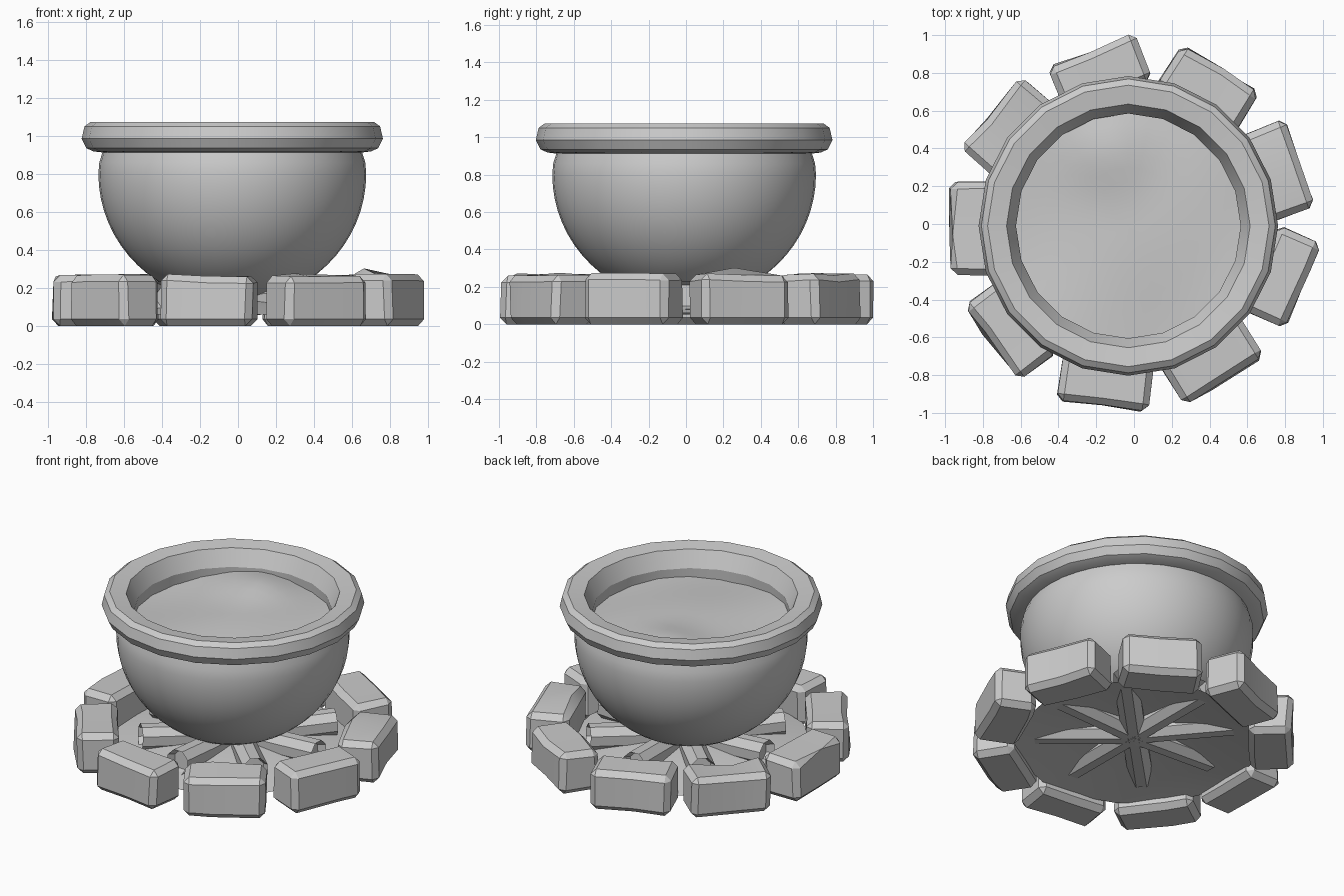
import bpy, bmesh, random
from math import sin, cos, pi, radians, exp
from mathutils import Matrix, Vector

if "Cube" in bpy.data.objects:
    bpy.data.objects.remove(bpy.data.objects["Cube"])

random.seed(11)
CX, CY = -0.03, -0.01   # cauldron axis


def finish(bm, name, smooth=None):
    bmesh.ops.recalc_face_normals(bm, faces=bm.faces)
    me = bpy.data.meshes.new(name)
    bm.to_mesh(me)
    bm.free()
    ob = bpy.data.objects.new(name, me)
    bpy.context.collection.objects.link(ob)
    if smooth:
        bpy.ops.object.select_all(action='DESELECT')
        ob.select_set(True)
        bpy.context.view_layer.objects.active = ob
        bpy.ops.object.shade_smooth_by_angle(angle=radians(smooth))
    return ob


def lathe(name, profile, n, smooth=None, closed=False):
    """Spin (radius, z) points round the cauldron axis; r = 0 makes a pole."""
    bm = bmesh.new()
    rings = []
    for r, z in profile:
        if r == 0:
            rings.append([bm.verts.new((CX, CY, z))] * n)
        else:
            rings.append([bm.verts.new((CX + r * cos(2 * pi * i / n),
                                        CY + r * sin(2 * pi * i / n), z)) for i in range(n)])
    pairs = list(zip(rings, rings[1:]))
    if closed:
        pairs.append((rings[-1], rings[0]))
    for a, b in pairs:
        for i in range(n):
            j = (i + 1) % n
            bm.faces.new(list(dict.fromkeys((a[i], a[j], b[j], b[i]))))
    return finish(bm, name, smooth)


# Round pot body: half ellipsoid that closes in slightly under the rim
body = [(0, 0.12)]
for k in range(1, 17):
    t = k / 16 * radians(90)
    body.append((0.705 * sin(t), 0.80 - 0.68 * cos(t)))
body += [(0.70, 0.86), (0.675, 0.94)]
lathe("pot_body", body, 40, 40)

# Rim with twenty sides
lathe("pot_rim", [(0.66, 0.91), (0.73, 0.918), (0.768, 0.935), (0.793, 0.985), (0.778, 1.05),
                  (0.745, 1.074), (0.645, 1.06), (0.595, 0.955), (0.60, 0.85), (0.66, 0.85)],
      20, 25, True)

# Uneven filling inside the pot
fill = lathe("pot_filling", [(0, 0.90)] + [(0.077 * k, 0.90) for k in range(1, 9)], 32, 60)
for v in fill.data.vertices:
    x, y = v.co.x - CX, v.co.y - CY
    v.co.z += (0.06 * exp(-((x + 0.1) ** 2 + (y - 0.42) ** 2) / 0.05)
               + 0.02 * sin(5 * x + 1) * cos(4 * y))

# Low ash bed under the logs
lathe("ash_bed", [(0.74, 0.06), (0.45, 0.11), (0, 0.15)], 18, 40)

# Logs laid like spokes, with a hollowed end
for i in range(8):
    bm = bmesh.new()
    bmesh.ops.create_cone(bm, cap_ends=True, segments=8, radius1=0.078, radius2=0.082, depth=0.60)
    bmesh.ops.rotate(bm, verts=bm.verts, matrix=Matrix.Rotation(pi / 8, 3, 'Z'))
    bm.normal_update()
    end = [f for f in bm.faces if f.normal.z > 0.9]
    bmesh.ops.inset_region(bm, faces=end, thickness=0.02)
    bmesh.ops.translate(bm, verts=end[0].verts[:], vec=(0, 0, -0.05))
    bmesh.ops.translate(bm, verts=bm.verts, vec=(0, 0, 0.30))
    bmesh.ops.rotate(bm, verts=bm.verts, matrix=Matrix.Rotation(radians(87), 3, 'Y'))
    a = radians(45 * i + random.uniform(-4, 4))
    bmesh.ops.rotate(bm, verts=bm.verts, matrix=Matrix.Rotation(a, 3, 'Z'))
    bmesh.ops.translate(bm, verts=bm.verts, vec=(0, 0, 0.125))
    finish(bm, f"log_{i + 1}")

# Ring of rough stones: outer face centre (x, y) and facing angle
stones = [(-0.975, -0.025, 180), (-0.755, 0.59, 139), (-0.225, 0.915, 111), (0.46, 0.82, 58),
          (0.875, 0.325, 21), (0.89, -0.33, -24), (0.475, -0.825, -58), (-0.17, -0.965, -98),
          (-0.75, -0.63, 217)]
DEPTH = 0.26
for i, (x, y, ang) in enumerate(stones):
    bm = bmesh.new()
    bmesh.ops.create_cube(bm, size=1)
    bmesh.ops.scale(bm, verts=bm.verts, vec=(DEPTH, 0.49, 0.265))
    # one cross cut, so the top and outer face can dent
    cut = random.uniform(-0.1, 0.1)
    bmesh.ops.bisect_plane(bm, geom=bm.verts[:] + bm.edges[:] + bm.faces[:],
                           plane_co=(0, cut, 0), plane_no=(0, 1, 0))
    for v in bm.verts:
        v.co.x += random.uniform(-0.014, 0.012)
        v.co.y += random.uniform(-0.006, 0.006)
        if v.co.z > 0:
            v.co.z += random.uniform(-0.008, 0.012)
    sharp = [e for e in bm.edges if e.calc_face_angle(0) > radians(50)]
    bmesh.ops.bevel(bm, geom=sharp, offset=0.035, segments=1, affect='EDGES', profile=0.5)
    r = radians(ang)
    bmesh.ops.rotate(bm, verts=bm.verts, matrix=Matrix.Rotation(r, 3, 'Z'))
    inset = DEPTH / 2 - 0.005
    bmesh.ops.translate(bm, verts=bm.verts,
                        vec=Vector((x - inset * cos(r), y - inset * sin(r), 0.1325)))
    finish(bm, f"stone_{i + 1}", 30)
